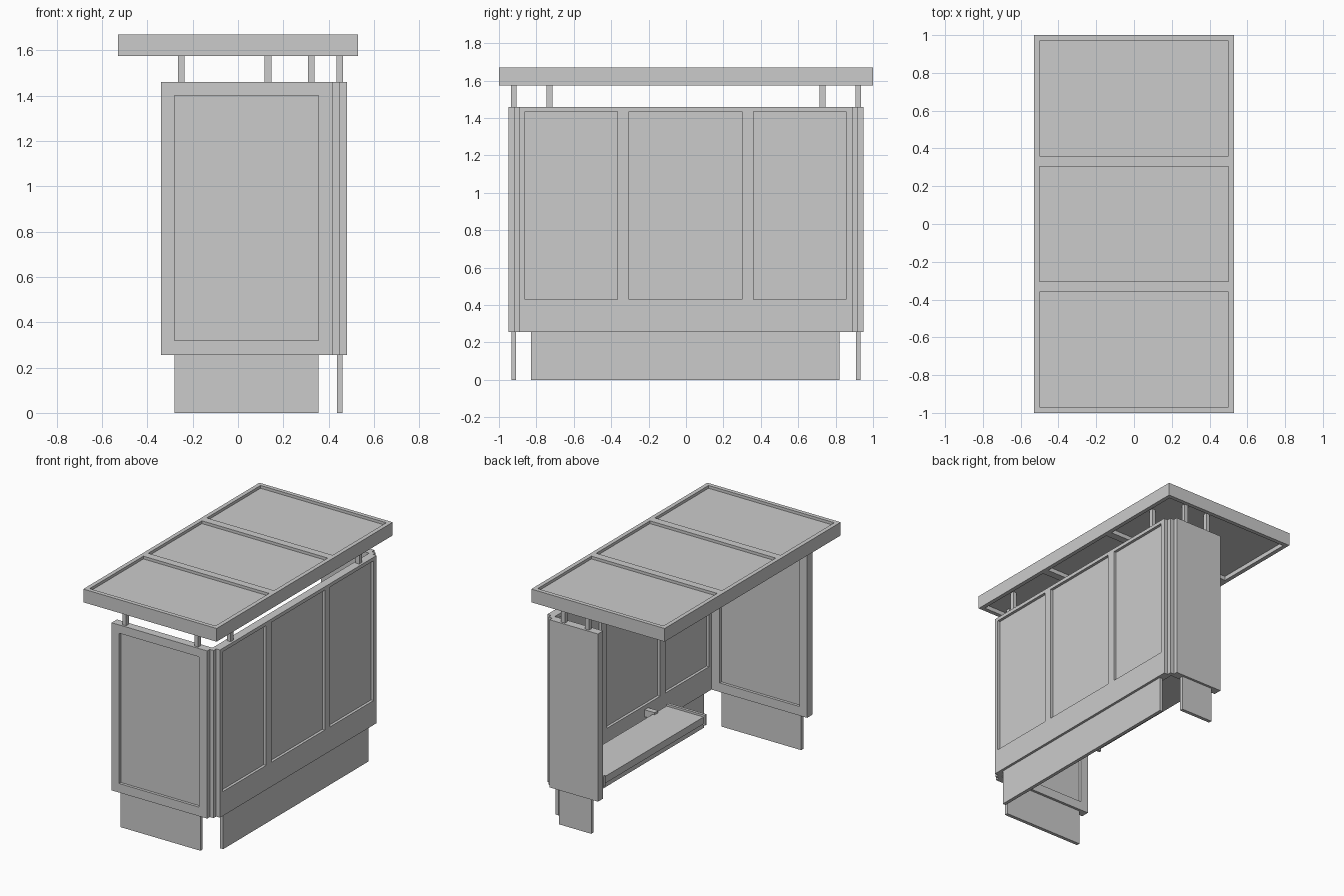
import bpy, bmesh

if "Cube" in bpy.data.objects:
    bpy.data.objects.remove(bpy.data.objects["Cube"])


def add_box(bm, lo, hi):
    """Add an axis-aligned box spanning lo..hi to a bmesh."""
    verts = bmesh.ops.create_cube(bm, size=1)["verts"]
    for v in verts:
        for i in range(3):
            v.co[i] = hi[i] if v.co[i] > 0 else lo[i]


def finish(name, bm):
    mesh = bpy.data.meshes.new(name)
    bm.to_mesh(mesh)
    bm.free()
    ob = bpy.data.objects.new(name, mesh)
    bpy.context.collection.objects.link(ob)
    return ob


def box(name, lo, hi):
    bm = bmesh.new()
    add_box(bm, lo, hi)
    return finish(name, bm)


def framed_panel(name, lo, hi, axis, u, v, u_holes, v_hole, d_lo, d_hi):
    """Slab with rectangular recesses on both faces (row of holes along u)."""
    us = [lo[u]] + [e for h in u_holes for e in h] + [hi[u]]
    vs = [lo[v], *v_hole, hi[v]]
    rows = {}
    bm = bmesh.new()

    # cell faces on both sides, with walls where the depth changes
    def is_hole(i, j):
        return i % 2 == 1 and j == 1 and 0 <= i < len(us) - 1

    def inside(i, j):
        return 0 <= i < len(us) - 1 and 0 <= j < 3

    def vert(a, b, depth):
        key = (a, b, depth)
        if key not in rows:
            co = [0, 0, 0]
            co[u], co[v], co[axis] = us[a], vs[b], depth
            rows[key] = bm.verts.new(co)
        return rows[key]

    def face(pts):
        bm.faces.new([vert(*p) for p in pts])

    for i in range(len(us) - 1):
        for j in range(3):
            hole = is_hole(i, j)
            sides = [(lo[axis], lo[axis] + d_lo), (hi[axis], hi[axis] - d_hi)]
            corners = [(i, j), (i + 1, j), (i + 1, j + 1), (i, j + 1)]
            for outer, inner in sides:
                depth = inner if hole else outer
                face([(a, b, depth) for a, b in corners])
            steps = [(0, -1), (1, 0), (0, 1), (-1, 0)]
            for k, (di, dj) in enumerate(steps):
                p, q = corners[k], corners[(k + 1) % 4]
                if hole:
                    for s, t in sides:
                        face([(*p, s), (*q, s), (*q, t), (*p, t)])
                elif not inside(i + di, j + dj):
                    s, t = lo[axis], hi[axis]
                    face([(*p, s), (*q, s), (*q, t), (*p, t)])
    bmesh.ops.recalc_face_normals(bm, faces=bm.faces)
    return finish(name, bm)


Z0, Z1 = 0.255, 1.46

# counter top with three recessed fields above and below
framed_panel("counter_top", (-0.53, -1, 1.575), (0.53, 1, 1.67), 2, 1, 0,
             [(-0.97, -0.36), (-0.305, 0.305), (0.36, 0.97)], (-0.5, 0.5), 0.03, 0.02)

# long side panel and the two end panels
framed_panel("long_panel", (0.42, -0.89, Z0), (0.48, 0.89, Z1), 0, 1, 2,
             [(-0.86, -0.365), (-0.305, 0.3), (0.36, 0.855)], (0.43, 1.435), 0.02, 0.02)
framed_panel("front_panel", (-0.34, -0.95, Z0), (0.42, -0.89, Z1), 1, 0, 2,
             [(-0.28, 0.355)], (0.32, 1.4), 0.02, 0.02)
box("back_panel", (0.035, 0.89, Z0), (0.42, 0.95, Z1))

# stepped corner strips and end kick plates
for label, s, x0 in (("front", -1, -0.28), ("back", 1, 0.1)):
    y = sorted((s * 0.89, s * 0.92))
    box(label + "_corner_strip", (0.42, y[0], Z0), (0.45, y[1], Z1))
    y = sorted((s * 0.908, s * 0.933))
    box(label + "_kick_plate", (x0, y[0], 0), (0.355, y[1], Z0 + 0.01))
box("long_kick_plate", (0.437, -0.828, 0), (0.462, 0.822, Z0 + 0.01))

# short posts carrying the counter top
for i, (x, y) in enumerate([(-0.25, -0.92), (0.323, -0.92), (0.132, 0.92), (0.323, 0.92),
                            (0.449, -0.73), (0.449, 0.73)]):
    box(f"post_{i + 1}", (x - 0.015, y - 0.015, Z1 - 0.01), (x + 0.015, y + 0.015, 1.615))

# low inner shelf with raised ends and wall brackets
box("shelf", (0.06, -0.29, 0.335), (0.355, 0.85, 0.385))
for i, y in enumerate((-0.305, 0.845)):
    box(f"shelf_end_{i + 1}", (0.05, y, 0.325), (0.355, y + 0.02, 0.4))
for i, y in enumerate((-0.15, 0.69)):
    box(f"shelf_bracket_{i + 1}", (0.34, y - 0.02, 0.35), (0.425, y + 0.02, 0.4))
